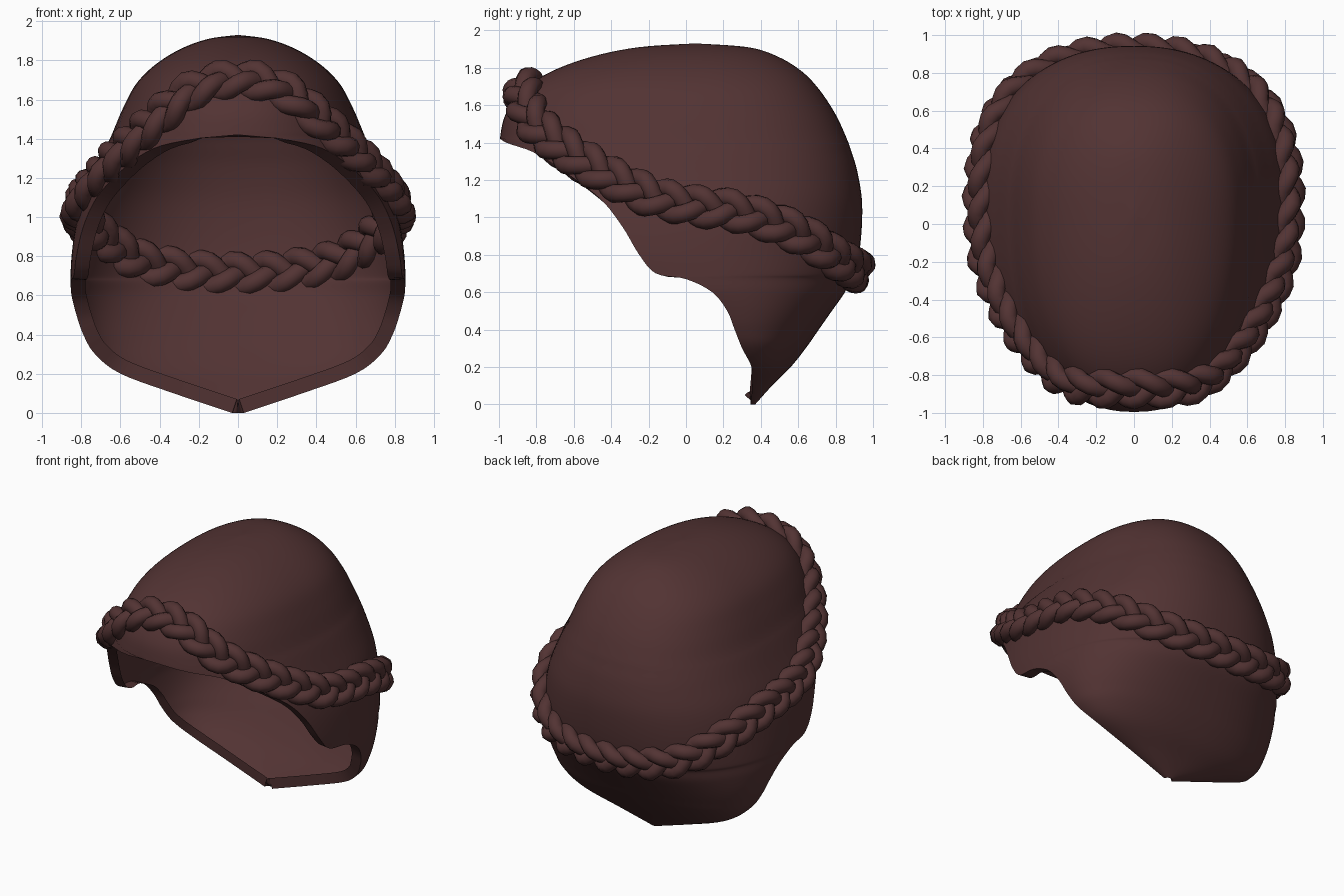
import bpy, bmesh, math
from mathutils import Vector

if "Cube" in bpy.data.objects:
    bpy.data.objects.remove(bpy.data.objects["Cube"])

mat = bpy.data.materials.new("dark_brown_hair")
mat.diffuse_color = (0.085, 0.033, 0.033, 1)
mat.use_nodes = True
mat.node_tree.nodes["Principled BSDF"].inputs["Base Color"].default_value = mat.diffuse_color

# Cap cross-sections: height, half width, back y, widest y, front y, y of the face opening
ROWS = [
    (0.00, .03, .37, .34, .20, .345), (0.10, .33, .46, .34, .10, .355),
    (0.20, .60, .56, .33, .00, .35), (0.30, .73, .64, .30, -.20, .30),
    (0.40, .79, .71, .25, -.40, .26), (0.50, .825, .78, .20, -.60, .22),
    (0.60, .85, .85, .12, -.75, .14), (0.67, .855, .88, .08, -.85, .00),
    (0.70, .855, .90, .08, -.87, -.16), (0.80, .85, .925, .05, -.93, -.25),
    (0.95, .83, .94, .05, -.98, -.34), (1.10, .79, .94, .05, -1.0, -.46),
    (1.25, .725, .915, .05, -1.01, -.66), (1.35, .68, .885, .05, -1.0, -.82),
    (1.42, .645, .86, .05, -.995, -1.0), (1.55, .59, .80, .05, -.965, -1.1),
    (1.68, .52, .715, .05, -.87, -1.1), (1.78, .42, .62, .05, -.72, -1.1),
    (1.86, .29, .49, .05, -.50, -1.1), (1.91, .15, .33, .05, -.25, -1.1),
    (1.93, .00, .05, .05, .05, -1.1)]
N = 2.3          # roundness of the cross-sections
LAST = len(ROWS) - 1


def section(t):
    """Smoothly blended cross-section at row position t."""
    i = min(int(t), LAST - 1)
    f = t - i
    a, b, c, d = (ROWS[max(0, min(LAST, i + k))] for k in (-1, 0, 1, 2))
    return [q + .5 * f * (r - p + f * (2*p - 5*q + 4*r - s + f * (3*(q - r) + s - p)))
            for p, q, r, s in zip(a, b, c, d)]


def power(v, e):
    return math.copysign(abs(v) ** e, v)


def point(sec, ang):
    """Point on a cross-section; angle 0 is the back, pi the front."""
    z, w, back, mid, front, _ = sec
    c = math.cos(ang)
    depth = back - mid if c > 0 else mid - front
    return Vector((w * power(math.sin(ang), 2 / N), mid + depth * power(c, 2 / N), z))


def opening_angle(sec):
    z, w, back, mid, front, cut = sec
    d = cut - mid
    depth = back - mid if d > 0 else mid - front
    if depth < 1e-4:
        return math.pi
    return math.acos(max(-1, min(1, power(d / depth, N / 2))))


def finish(obj):
    bpy.ops.object.select_all(action='DESELECT')
    obj.select_set(True)
    bpy.context.view_layer.objects.active = obj
    if obj.type == 'CURVE':
        bpy.ops.object.convert(target='MESH')
        obj = bpy.context.object
    obj.data.materials.clear()
    obj.data.materials.append(mat)
    bpy.ops.object.shade_smooth_by_angle(angle=math.radians(50))


# Hair cap: thin shell, open at the face
SUB, COLS = 5, 80
bm = bmesh.new()
grid = []
for r in range(LAST * SUB + 1):
    sec = section(r / SUB)
    a = opening_angle(sec)
    grid.append([bm.verts.new(point(sec, a * (2 * k / COLS - 1))) for k in range(COLS + 1)])
for lo, hi in zip(grid, grid[1:]):
    for k in range(COLS):
        bm.faces.new((lo[k], lo[k + 1], hi[k + 1], hi[k]))
bmesh.ops.remove_doubles(bm, verts=bm.verts, dist=0.0008)
bmesh.ops.recalc_face_normals(bm, faces=bm.faces)
bm.normal_update()
top = max(bm.faces, key=lambda f: f.calc_center_median().z)
if top.normal.z < 0:
    bmesh.ops.reverse_faces(bm, faces=bm.faces)
    bm.normal_update()

# Turned-in rim around the face opening and nape
rim = [e for e in bm.edges if e.is_boundary]
inward = {tuple(v.co): v.normal.copy() for e in rim for v in e.verts}
new = bmesh.ops.extrude_edge_only(bm, edges=rim)["geom"]
for v in new:
    if isinstance(v, bmesh.types.BMVert):
        v.co -= inward[tuple(v.co)] * 0.075
        v.co.z = max(v.co.z, 0)
mesh = bpy.data.meshes.new("hair_cap")
bm.to_mesh(mesh)
bm.free()
cap = bpy.data.objects.new("hair_cap", mesh)
bpy.context.collection.objects.link(cap)
finish(cap)

# Height of the braid along the side, from front to back
BRAID = [(-.93, 1.69), (-.87, 1.63), (-.75, 1.48), (-.6, 1.35), (-.4, 1.21), (-.2, 1.10),
         (0, 1.055), (.2, 1.035), (.4, .98), (.6, .90), (.8, .775), (.93, .715)]


def braid_height(y):
    for (y0, z0), (y1, z1) in zip(BRAID, BRAID[1:]):
        if y <= y1:
            return z0 + (z1 - z0) * max(0, y - y0) / (y1 - y0)
    return BRAID[-1][1]


def row_at(z):
    lo, hi = 0, LAST
    for _ in range(30):
        m = (lo + hi) / 2
        lo, hi = (m, hi) if section(m)[0] < z else (lo, m)
    return lo


def on_cap(ang, dz=0):
    y = .93 * power(math.cos(ang), 2 / N)
    return point(section(row_at(braid_height(y) + dz)), ang)


# Even spacing along the braid's path
FINE, STEPS, TURNS = 720, 192, 12
angles = [2 * math.pi * i / FINE for i in range(FINE + 1)]
line = [on_cap(a) for a in angles]
dist = [0]
for p, q in zip(line, line[1:]):
    dist.append(dist[-1] + (q - p).length)
frames, j = [], 0
for i in range(STEPS):
    s = dist[-1] * i / STEPS
    while dist[j + 1] < s:
        j += 1
    f = (s - dist[j]) / (dist[j + 1] - dist[j])
    ang = angles[j] + f * (angles[j + 1] - angles[j])
    tangent = (line[(j + 8) % FINE] - line[(j - 7) % FINE]).normalized()
    up = on_cap(ang, .04) - on_cap(ang, -.04)
    up = (up - tangent * up.dot(tangent)).normalized()
    out = tangent.cross(up)
    pos = line[j].lerp(line[j + 1], f)
    if out.dot(pos - Vector((0, 0, pos.z))) < 0:
        out = -out
    frames.append((pos, up, out))

# Three woven strands
for n in range(3):
    curve = bpy.data.curves.new("braid_strand", 'CURVE')
    curve.dimensions = '3D'
    curve.bevel_depth = 0.05
    curve.bevel_resolution = 3
    sp = curve.splines.new('POLY')
    sp.points.add(STEPS - 1)
    sp.use_cyclic_u = True
    for i, (pos, up, out) in enumerate(frames):
        ph = 2 * math.pi * (TURNS * i / STEPS + n / 3)
        p = pos + up * (.07 * math.sin(ph)) + out * (.015 + .03 * math.sin(2 * ph))
        sp.points[i].co = (*p, 1)
    strand = bpy.data.objects.new("braid_strand_%d" % (n + 1), curve)
    bpy.context.collection.objects.link(strand)
    finish(strand)
